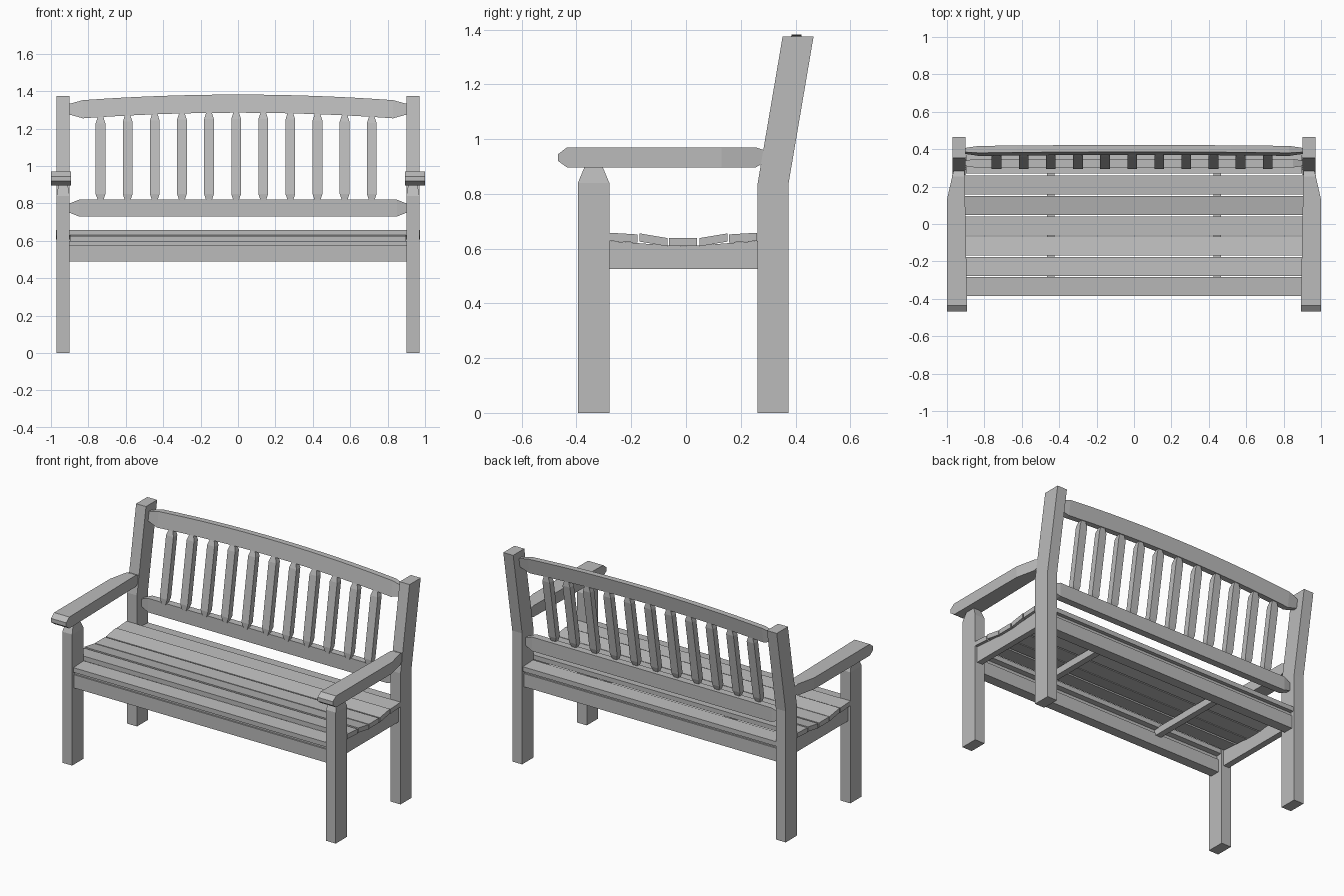
import bpy
import bmesh

cube = bpy.data.objects.get("Cube")
if cube:
    bpy.data.objects.remove(cube, do_unlink=True)

# One painted-wood colour
grey = bpy.data.materials.new("grey wood")
grey.use_nodes = True
tone = (0.5, 0.5, 0.5, 1)
grey.diffuse_color = tone
grey.node_tree.nodes["Principled BSDF"].inputs["Base Color"].default_value = tone

LEAN = 0.168


def beam(name, axis, rings, mirror=False, shear=None):
    """Loft rectangles (t, a0, a1, b0, b1) along an axis; a and b are the other axes in xyz order."""
    bm = bmesh.new()
    loops = []
    for t, a0, a1, b0, b1 in rings:
        loop = []
        for a, b in ((a0, b0), (a1, b0), (a1, b1), (a0, b1)):
            co = [a, b]
            co.insert("xyz".index(axis), t)
            loop.append(bm.verts.new(co))
        loops.append(loop)
    bm.faces.new(loops[0])
    bm.faces.new(loops[-1])
    for low, high in zip(loops, loops[1:]):
        for i in range(4):
            j = (i + 1) % 4
            bm.faces.new((low[i], low[j], high[j], high[i]))
    if shear:
        for v in bm.verts:
            shear(v.co)
    bmesh.ops.recalc_face_normals(bm, faces=bm.faces[:])
    mesh = bpy.data.meshes.new(name)
    bm.to_mesh(mesh)
    bm.free()
    mesh.materials.append(grey)
    obj = bpy.data.objects.new(name, mesh)
    bpy.context.collection.objects.link(obj)
    if mirror:
        obj.modifiers.new("Mirror", "MIRROR")
    return obj


# Legs, mirrored to both sides
beam("front_legs", "z", [(0, 0.9, 0.97, -0.395, -0.28),
                         (0.84, 0.9, 0.97, -0.395, -0.28),
                         (0.9, 0.91, 0.96, -0.37, -0.305)], mirror=True)
beam("back_legs", "z", [(0, 0.9, 0.97, 0.262, 0.375),
                        (0.84, 0.9, 0.97, 0.262, 0.375),
                        (1.375, 0.9, 0.97, 0.353, 0.466)], mirror=True)

# Armrests with chamfered noses and a tapered rear
beam("armrests", "y", [(-0.467, 0.892, 1, 0.92, 0.945),
                       (-0.435, 0.892, 1, 0.897, 0.97),
                       (0.13, 0.903, 1, 0.897, 0.97),
                       (0.255, 0.905, 0.972, 0.897, 0.97),
                       (0.285, 0.905, 0.965, 0.915, 0.96)], mirror=True)

# Seat frame
beam("side_rails", "y", [(-0.285, 0.915, 0.955, 0.525, 0.628),
                         (-0.12, 0.915, 0.955, 0.525, 0.616),
                         (-0.01, 0.915, 0.955, 0.525, 0.608),
                         (0.1, 0.915, 0.955, 0.525, 0.616),
                         (0.265, 0.915, 0.955, 0.525, 0.628)], mirror=True)
beam("seat_supports", "y", [(-0.33, 0.425, 0.465, 0.56, 0.605),
                            (0.32, 0.425, 0.465, 0.56, 0.605)], mirror=True)
for name, y0, y1 in (("front", -0.375, -0.31), ("back", 0.29, 0.355)):
    beam(name + "_rail", "x", [(x, y0, y1, 0.49, 0.575) for x in (-0.9, 0.9)])
    beam(name + "_rail_lip", "x", [(x, y0 + 0.01, y1 - 0.01, 0.57, 0.6) for x in (-0.9, 0.9)])

# Seat slats forming a shallow dish: centre y, centre z, slope, half length
slats = [(-0.335, 0.613, 0.05, 0.897), (-0.228, 0.64, -0.06, 0.972),
         (-0.118, 0.632, -0.17, 0.972), (-0.011, 0.624, 0, 0.972),
         (0.1, 0.632, 0.17, 0.972), (0.208, 0.64, 0.06, 0.972),
         (0.32, 0.613, -0.05, 0.897)]
for n, (y, z, slope, half) in enumerate(slats, 1):
    def tilt(co):
        co.z += slope * (co.y - y)
    beam(f"seat_slat_{n}", "x", [(x, y - 0.051, y + 0.051, z - 0.015, z + 0.015)
                                 for x in (-half, half)], shear=tilt)


# Backrest
def arch(x):
    return 0.03 * (1 - min(1, abs(x) / 0.83) ** 2)


def lean_back(co):
    co.y += LEAN * (co.z - 1.32)


beam("lower_back_rail", "x", [(-0.9, 0.31, 0.34, 0.75, 0.8), (-0.85, 0.302, 0.348, 0.73, 0.82),
                              (0.85, 0.302, 0.348, 0.73, 0.82), (0.9, 0.31, 0.34, 0.75, 0.8)])

steps = [0.83 * i / 8 for i in range(-8, 9)]
body = [(x, 0.375, 0.412, 1.255 + arch(x), 1.352 + arch(x)) for x in steps]
tips = [(x, 0.382, 0.405, 1.275, 1.333) for x in (-0.9, 0.9)]
beam("upper_back_rail", "x", [tips[0]] + body + [tips[1]], shear=lean_back)

# Upright spindles with tapered ends
for n in range(11):
    x = -0.735 + 0.145 * n
    top = 1.262 + arch(x)
    rings = [(z, x - w, x + w, 0.393 - d, 0.393 + d)
             for z, w, d in ((0.812, 0.013, 0.012), (0.85, 0.026, 0.02),
                             (top - 0.04, 0.026, 0.02), (top, 0.013, 0.012))]
    beam(f"back_spindle_{n + 1}", "z", rings, shear=lean_back)
